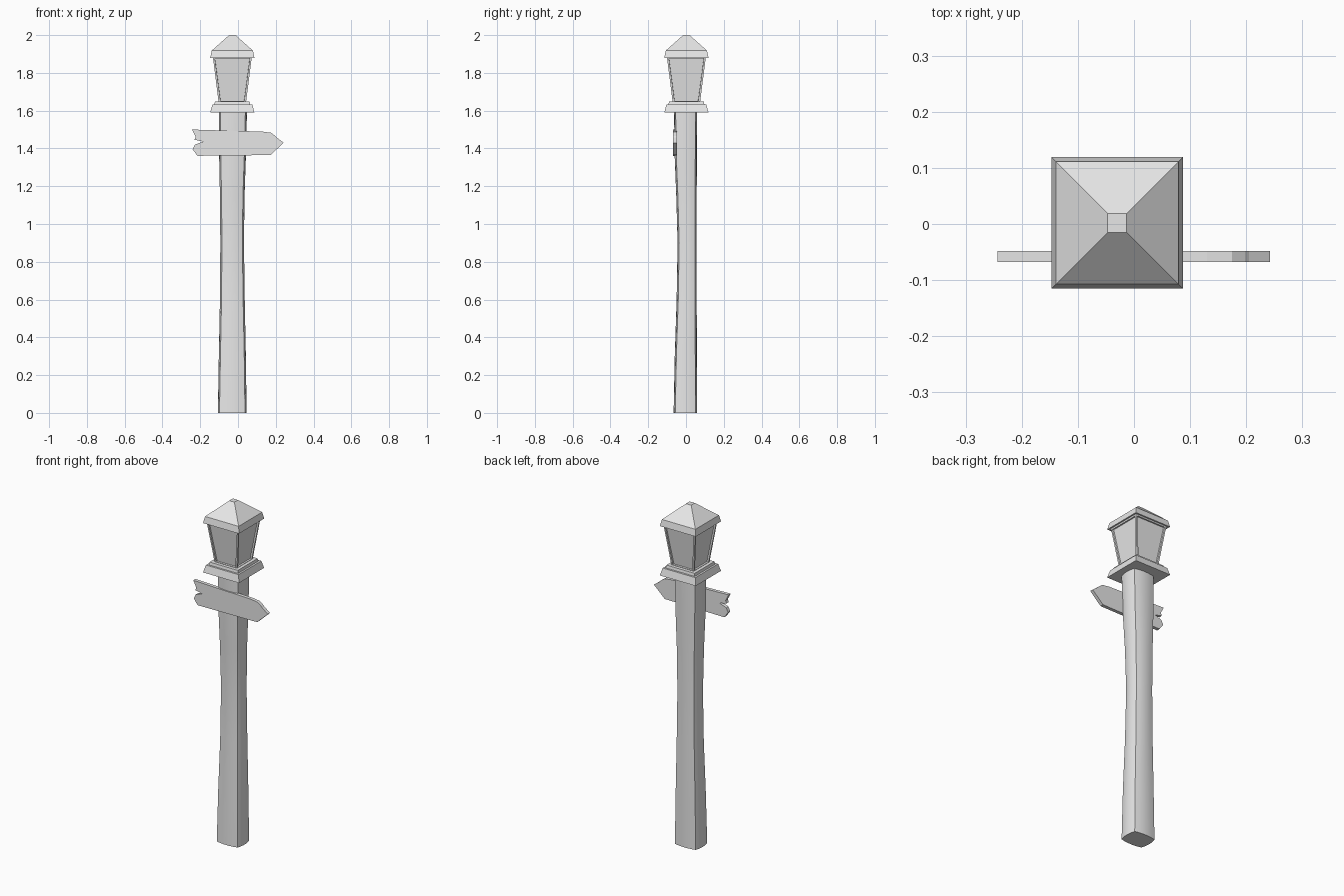
import bpy, bmesh, math
from mathutils import Vector

if "Cube" in bpy.data.objects:
    bpy.data.objects.remove(bpy.data.objects["Cube"], do_unlink=True)

CX, CY = -0.03, 0.002  # lamp axis

grey = bpy.data.materials.new("plain grey")
grey.use_nodes = True
grey.diffuse_color = (0.8, 0.8, 0.8, 1)
grey.node_tree.nodes["Principled BSDF"].inputs["Base Color"].default_value = (0.8, 0.8, 0.8, 1)


def finish(name, bm):
    bmesh.ops.recalc_face_normals(bm, faces=bm.faces)
    mesh = bpy.data.meshes.new(name)
    bm.to_mesh(mesh)
    bm.free()
    mesh.materials.append(grey)
    obj = bpy.data.objects.new(name, mesh)
    bpy.context.collection.objects.link(obj)
    return obj


def loft(rings):
    """Skin a stack of closed rings and cap both ends."""
    bm = bmesh.new()
    loops = [[bm.verts.new(p) for p in ring] for ring in rings]
    n = len(loops[0])
    for a, b in zip(loops, loops[1:]):
        for i in range(n):
            j = (i + 1) % n
            bm.faces.new((a[i], a[j], b[j], b[i]))
    bm.faces.new(loops[0])
    bm.faces.new(loops[-1])
    bm.normal_update()
    return bm


def square(half, z):
    return [(CX + sx * half, CY + sy * half, z)
            for sx, sy in ((-1, -1), (1, -1), (1, 1), (-1, 1))]


def bulged(z, x0, x1, y0, y1, bulge=0.009, steps=5):
    """Rectangle with gently convex sides; limits include the bulge."""
    x0, x1, y0, y1 = x0 + bulge, x1 - bulge, y0 + bulge, y1 - bulge
    corners = [Vector(c) for c in ((x0, y0), (x1, y0), (x1, y1), (x0, y1))]
    ring = []
    for i, a in enumerate(corners):
        b = corners[(i + 1) % 4]
        d = (b - a).normalized()
        out = Vector((d.y, -d.x))
        for k in range(steps):
            t = k / steps
            p = a.lerp(b, t) + out * bulge * 4 * t * (1 - t)
            ring.append((p.x, p.y, z))
    return ring


# Post: slightly waisted, convex sides
post = finish("post", loft([bulged(*r) for r in (
    (0.0, -0.107, 0.046, -0.066, 0.059),
    (0.3, -0.102, 0.042, -0.060, 0.058),
    (0.6, -0.096, 0.036, -0.050, 0.057),
    (0.9, -0.094, 0.032, -0.045, 0.056),
    (1.15, -0.096, 0.035, -0.052, 0.057),
    (1.35, -0.100, 0.042, -0.060, 0.058),
    (1.6, -0.102, 0.048, -0.064, 0.059))]))
bpy.ops.object.select_all(action='DESELECT')
post.select_set(True)
bpy.context.view_layer.objects.active = post
bpy.ops.object.shade_smooth_by_angle(angle=math.radians(30))

# Lamp base: sloped plate with a smaller step on top
finish("lamp_base", loft([square(h, z) for h, z in (
    (0.117, 1.59), (0.106, 1.632), (0.095, 1.632), (0.092, 1.648))]))

# Lantern body: flared box with recessed panes
bm = loft([square(0.072, 1.64), square(0.103, 1.885)])
sides = [f for f in bm.faces if abs(f.normal.z) < 0.5]
bmesh.ops.recalc_face_normals(bm, faces=bm.faces)
bmesh.ops.inset_individual(bm, faces=sides, thickness=0.014)
bmesh.ops.inset_individual(bm, faces=sides, thickness=0.001, depth=-0.009)
finish("lantern_body", bm)

# Roof: hollowed eave, short rim and pyramid with a flat tip
finish("lantern_roof", loft([square(h, z) for h, z in (
    (0.1, 1.89), (0.108, 1.88), (0.117, 1.88), (0.109, 1.918), (0.017, 2.0))]))

# Sign board: arrow tip on the left end, split notch on the right end
outline = ((-0.243, 1.50), (0.13, 1.489), (0.175, 1.483), (0.198, 1.466),
           (0.205, 1.458), (0.242, 1.43), (0.172, 1.365), (-0.215, 1.361),
           (-0.24, 1.395), (-0.228, 1.42), (-0.185, 1.436), (-0.23, 1.446),
           (-0.224, 1.462))
finish("sign_board", loft([[(x, y, z) for x, z in outline] for y in (-0.068, -0.048)]))
